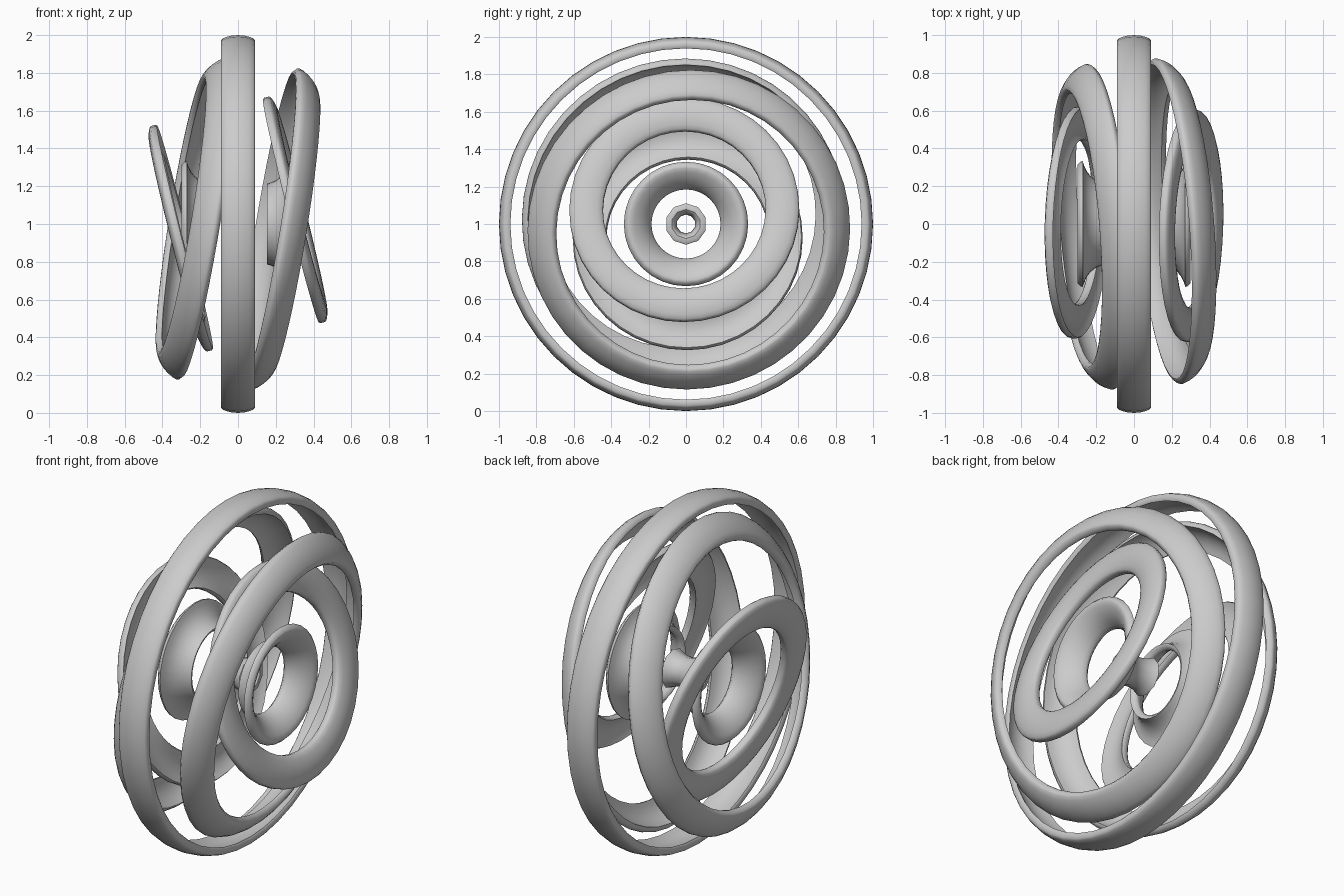
import bpy, bmesh, math
from mathutils import Vector

if "Cube" in bpy.data.objects:
    bpy.data.objects.remove(bpy.data.objects["Cube"])

CENTRE = Vector((0, 0, 1))

grey = bpy.data.materials.new("light_grey")
grey.diffuse_color = (0.6, 0.6, 0.6, 1)
grey.use_nodes = True
grey.node_tree.nodes["Principled BSDF"].inputs["Base Color"].default_value = grey.diffuse_color

# curved band section: u across the width, v along the bulge
half = [(0.03, -0.002), (0.06, -0.009), (0.082, -0.018), (0.09, -0.028),
        (0.09, -0.053), (0.084, -0.061), (0.06, -0.048), (0.03, -0.038)]
SECTION = ([(0, 0)] + half + [(0, -0.035)] + [(-u, v) for u, v in reversed(half)])


def band(name, a0, r0, angle, segs, normal=(1, 0, 0), side=1):
    """Revolve the section, rolled by angle, about a tilted axis through the centre."""
    n = Vector(normal).normalized()
    e2 = (Vector((0, 0, 1)) - n * n.z).normalized()
    e1 = e2.cross(n)
    t = math.radians(angle)
    bm = bmesh.new()
    rings = []
    for i in range(segs):
        p = 2 * math.pi * i / segs
        d = e2 * math.cos(p) + e1 * math.sin(p)
        ring = []
        for u, v in SECTION:
            a = a0 + u * math.cos(t) + v * math.sin(t)
            r = r0 - u * math.sin(t) + v * math.cos(t)
            ring.append(bm.verts.new(CENTRE + (n * a + d * r) * side))
        rings.append(ring)
    k = len(SECTION)
    for i in range(segs):
        A, B = rings[i], rings[(i + 1) % segs]
        for j in range(k):
            bm.faces.new((A[j], A[(j + 1) % k], B[(j + 1) % k], B[j]))
    bmesh.ops.recalc_face_normals(bm, faces=bm.faces[:])
    me = bpy.data.meshes.new(name)
    bm.to_mesh(me)
    bm.free()
    me.materials.append(grey)
    ob = bpy.data.objects.new(name, me)
    bpy.context.collection.objects.link(ob)
    bpy.ops.object.select_all(action='DESELECT')
    ob.select_set(True)
    bpy.context.view_layer.objects.active = ob
    bpy.ops.object.shade_smooth_by_angle(angle=math.radians(40))
    return ob


# outer rim and small central spool
band("outer_rim", 0, 1.0, 0, 48)
band("centre_spool", 0, 0.05, 180, 10)

# three rolled rings on each side, point-symmetric about the centre
for side, label in ((1, "right"), (-1, "left")):
    band("large_tilted_ring_" + label, 0.262, 0.82, 45, 44, (1, 0.08, -0.163), side)
    band("flat_tilted_ring_" + label, 0.35, 0.525, 90, 40, (1, -0.03, 0.25), side)
    band("funnel_ring_" + label, 0.255, 0.23, 135, 32, (1, 0, 0), side)
